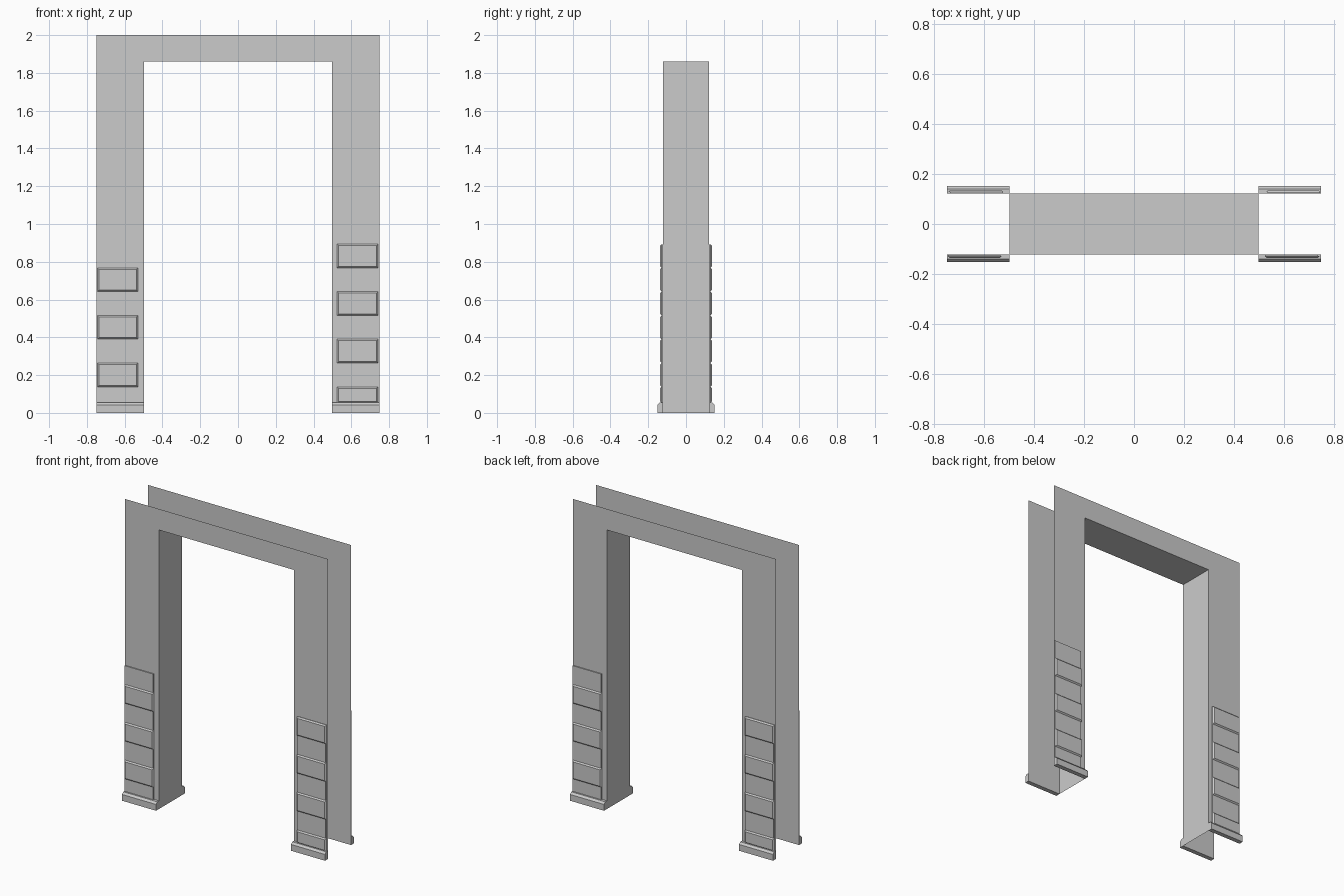
import bpy
from math import pi
from mathutils import Matrix

if "Cube" in bpy.data.objects:
    bpy.data.objects.remove(bpy.data.objects["Cube"])

W, IN, H, TOP, Y = 0.748, 0.498, 2.0, 1.86, 0.122   # outer, opening, heights, half depth


def make(name, verts, faces, turned=False):
    me = bpy.data.meshes.new(name)
    me.from_pydata(verts, [], faces)
    if turned:                       # the back is the front turned half way round z
        me.transform(Matrix.Rotation(pi, 4, 'Z'))
    me.update()
    ob = bpy.data.objects.new(name, me)
    bpy.context.collection.objects.link(ob)
    return ob


def raised_block(name, x0, x1, z0, z1, y_in, y_out, slope, turned):
    """Open-backed block on the wall with sloped edges."""
    s = slope
    v = [(x0, y_in, z0), (x1, y_in, z0), (x1, y_in, z1), (x0, y_in, z1),
         (x0 + s, y_out, z0 + s), (x1 - s, y_out, z0 + s),
         (x1 - s, y_out, z1 - s), (x0 + s, y_out, z1 - s)]
    f = [(4, 5, 6, 7)] + [(i, (i + 1) % 4, (i + 1) % 4 + 4, i + 4) for i in range(4)]
    make(name, v, f, turned)


def base_trim(name, x0, x1, turned):
    """Skirting with a chamfered top edge."""
    prof = [(-Y, 0), (-0.152, 0), (-0.152, 0.042), (-0.14, 0.055), (-Y, 0.055)]
    n = len(prof)
    v = [(x, y, z) for x in (x0, x1) for y, z in prof]
    f = [(i, i + n, (i + 1) % n + n, (i + 1) % n) for i in range(n - 1)]
    f += [tuple(range(n)), tuple(reversed(range(n, 2 * n)))]
    make(name, v, f, turned)


for side, turned in (("front", False), ("back", True)):
    # flat wall sheet around the opening
    outline = [(-W, 0), (-IN, 0), (-IN, TOP), (IN, TOP), (IN, 0), (W, 0), (W, H), (-W, H)]
    make(side + "_wall", [(x, -Y, z) for x, z in outline],
         [(0, 1, 2, 7), (7, 2, 3, 6), (3, 4, 5, 6)], turned)

    # corner stones: thin backing panel with alternating raised bricks
    for label, x0, x1, first in (("left", -0.745, -0.53, 1), ("right", 0.525, 0.742, 0)):
        raised_block(f"{side}_{label}_panel", x0, x1 - 0.005, 0.05, 0.892,
                     -Y, -0.129, 0.0, turned)
        for i in range(first, 7, 2):
            z0 = 0.012 + 0.126 * i
            raised_block(f"{side}_{label}_brick_{i}", x0, x1, max(z0, 0.052), z0 + 0.126,
                         -0.129, -0.137, 0.008, turned)

    base_trim(side + "_left_base", -W, -IN, turned)
    base_trim(side + "_right_base", IN, W, turned)

# lining of the opening: two jambs and the soffit
path = [(-IN, 0), (-IN, TOP), (IN, TOP), (IN, 0)]
make("opening_lining", [(x, y, z) for x, z in path for y in (-Y, Y)],
     [(2 * i, 2 * i + 1, 2 * i + 3, 2 * i + 2)[::-1] for i in range(3)])
